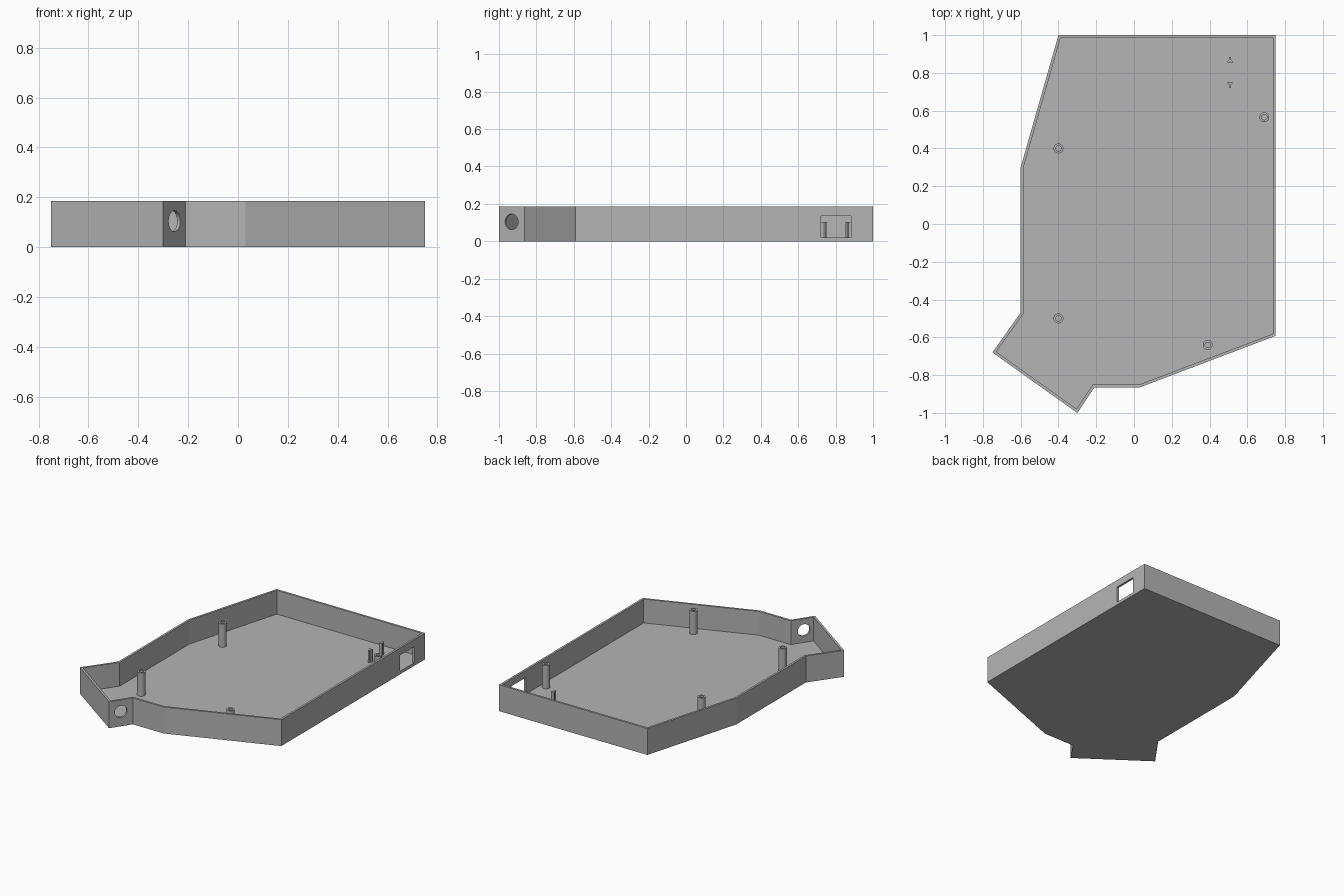
import bpy, bmesh, math
from mathutils import Vector, Matrix

if "Cube" in bpy.data.objects:
    bpy.data.objects.remove(bpy.data.objects["Cube"])

H, FLOOR, WALL = 0.185, 0.018, 0.015

grey = bpy.data.materials.new("light_grey")
grey.diffuse_color = (0.46, 0.46, 0.46, 1)
grey.use_nodes = True
grey.node_tree.nodes["Principled BSDF"].inputs["Base Color"].default_value = grey.diffuse_color


def finish(name, bm):
    bmesh.ops.recalc_face_normals(bm, faces=bm.faces)
    me = bpy.data.meshes.new(name)
    bm.to_mesh(me)
    bm.free()
    me.materials.append(grey)
    ob = bpy.data.objects.new(name, me)
    bpy.context.collection.objects.link(ob)
    return ob


def ring(bm, pts, z):
    return [bm.verts.new((p[0], p[1], z)) for p in pts]


def bridge(bm, a, b):
    n = len(a)
    for i in range(n):
        j = (i + 1) % n
        bm.faces.new((a[i], a[j], b[j], b[i]))


def inset(pts, d):
    """Mitred inward offset of a counter-clockwise outline."""
    out = []
    for i, p in enumerate(pts):
        p, a, b = Vector(p), Vector(pts[i - 1]), Vector(pts[(i + 1) % len(pts)])
        u, v = (p - a).normalized(), (b - p).normalized()
        n1, n2 = Vector((-u.y, u.x)), Vector((-v.y, v.x))
        out.append(p + (n1 + n2) * d / (1 + n1.dot(n2)))
    return out


def prism(name, pts, z0, z1):
    bm = bmesh.new()
    lo, hi = ring(bm, pts, z0), ring(bm, pts, z1)
    bridge(bm, lo, hi)
    bm.faces.new(lo)
    bm.faces.new(hi)
    return finish(name, bm)


def cut(target, cutter):
    mod = target.modifiers.new("opening", 'BOOLEAN')
    mod.operation, mod.solver, mod.object = 'DIFFERENCE', 'EXACT', cutter
    bpy.context.view_layer.objects.active = target
    bpy.ops.object.modifier_apply(modifier=mod.name)
    bpy.data.objects.remove(cutter)


# Open tray: floor and walls in one shell
outline = [(-0.40, 1.0), (-0.60, 0.30), (-0.60, -0.47), (-0.75, -0.68), (-0.30, -1.0),
           (-0.21, -0.865), (0.03, -0.865), (0.75, -0.592), (0.75, 1.0)]
inner = inset(outline, WALL)
bm = bmesh.new()
rings = [ring(bm, outline, 0), ring(bm, outline, H), ring(bm, inner, H), ring(bm, inner, FLOOR)]
for a, b in zip(rings, rings[1:]):
    bridge(bm, a, b)
bm.faces.new(rings[0])
bm.faces.new(rings[3])
tray = finish("tray", bm)

# Rectangular port opening in the right wall
cut(tray, prism("port_cutter", [(0.70, 0.722), (0.80, 0.722), (0.80, 0.882), (0.70, 0.882)],
                0.021, 0.134))

# Round cable hole in the short side of the angled corner
normal = Vector((0.135, -0.09, 0)).normalized()
bm = bmesh.new()
bmesh.ops.create_cone(bm, cap_ends=True, segments=40, radius1=0.042, radius2=0.042, depth=0.1,
                      matrix=Matrix.Translation((-0.255, -0.9325, 0.104))
                      @ normal.to_track_quat('Z', 'Y').to_matrix().to_4x4())
cut(tray, finish("cable_cutter", bm))

# Hollow screw posts
N = 32
for k, (x, y) in enumerate([(-0.40, 0.40), (-0.40, -0.50), (0.39, -0.64), (0.69, 0.565)]):
    def circle(r):
        return [(x + r * math.cos(2 * math.pi * i / N), y + r * math.sin(2 * math.pi * i / N))
                for i in range(N)]
    bm = bmesh.new()
    big, small = circle(0.026), circle(0.014)
    loops = [ring(bm, big, FLOOR), ring(bm, big, H - 0.004),
             ring(bm, small, H - 0.004), ring(bm, small, FLOOR)]
    for i in range(4):
        bridge(bm, loops[i], loops[(i + 1) % 4])
    post = finish(f"screw_post_{k + 1}", bm)
    bpy.context.view_layer.objects.active = post
    post.select_set(True)
    bpy.ops.object.shade_smooth_by_angle(angle=math.radians(35))
    post.select_set(False)

# Pair of mirrored board clips behind the port, wide head facing inwards
for name, s in (("rear_clip", 1), ("front_clip", -1)):
    profile = [(-0.013, 0.050), (0.013, 0.050), (0.013, 0.058), (0.006, 0.066),
               (0.006, 0.082), (-0.006, 0.082), (-0.006, 0.066), (-0.013, 0.058)]
    prism(name, [(0.508 + px, 0.803 + s * py) for px, py in profile], FLOOR, 0.104)
